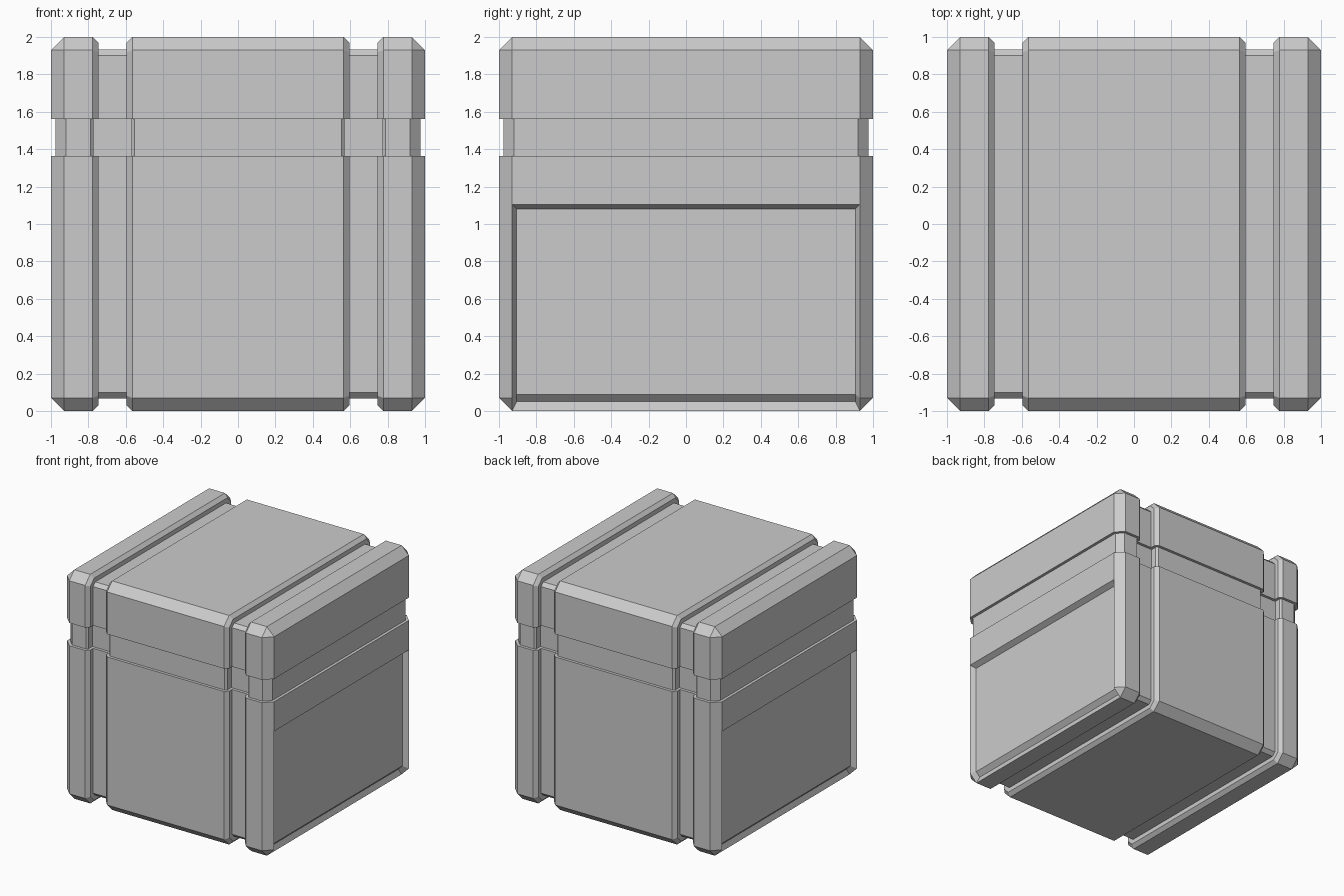
import bpy, bmesh

if "Cube" in bpy.data.objects:
    bpy.data.objects.remove(bpy.data.objects["Cube"])

R2 = 2 ** 0.5


def octagon(x, half, c):
    """Chamfered square in the YZ plane, centred on z = 1."""
    k = half - c
    pts = [(k, -half), (half, -k), (half, k), (k, half),
           (-k, half), (-half, k), (-half, -k), (-k, -half)]
    return [(x, y, z + 1) for y, z in pts]


def loft(rings):
    """Skin a list of (x, half size, chamfer) sections and cap the ends."""
    bm = bmesh.new()
    loops = [[bm.verts.new(p) for p in octagon(*r)] for r in rings]
    for a, b in zip(loops, loops[1:]):
        for i in range(8):
            j = (i + 1) % 8
            bm.faces.new((a[i], a[j], b[j], b[i]))
    bm.faces.new(loops[0])
    bm.faces.new(loops[-1])
    bmesh.ops.remove_doubles(bm, verts=bm.verts[:], dist=1e-4)
    bmesh.ops.recalc_face_normals(bm, faces=bm.faces[:])
    return bm


def cut(bm, z, faces=None):
    faces = faces or bm.faces[:]
    geom = set(faces)
    for f in faces:
        geom.update(f.edges)
        geom.update(f.verts)
    bmesh.ops.bisect_plane(bm, geom=list(geom), plane_co=(0, 0, z),
                           plane_no=(0, 0, 1), dist=1e-5)


def sink(bm, faces, thickness, depth):
    bm.normal_update()
    bmesh.ops.inset_region(bm, faces=faces, thickness=thickness, depth=-depth,
                           use_even_offset=True, use_boundary=True)


def band_groove(bm):
    """Shallow seam running around the body under the lid."""
    for z in (1.363, 1.562):
        cut(bm, z)
    band = [f for f in bm.faces if 1.37 < f.calc_center_median().z < 1.55
            and all(1.36 < v.co.z < 1.565 for v in f.verts)]
    sink(bm, band, 0.0, 0.025)


def finish(name, bm, mirror=False):
    me = bpy.data.meshes.new(name)
    bm.to_mesh(me)
    bm.free()
    ob = bpy.data.objects.new(name, me)
    bpy.context.collection.objects.link(ob)
    if mirror:
        ob.modifiers.new("Mirror", 'MIRROR').use_axis[0] = True


C, B = 0.07, 0.03                 # outer chamfer, strap channel bevel
inner = (1 - B, C - B * (2 - R2))  # section inset by the channel bevel

# Middle block between the strap channels
bm = loft([(-0.595, *inner), (-0.565, 1, C), (0.565, 1, C), (0.595, *inner)])
band_groove(bm)
finish("middle_block", bm)

# Core visible at the bottom of the strap channels
bm = loft([(-0.8, 0.932, 0.03), (0.8, 0.932, 0.03)])
band_groove(bm)
finish("channel_core", bm)

# End blocks with a sunken side panel that wraps over the bottom chamfer
bm = loft([(0.747, *inner), (0.777, 1, C), (0.93, 1, C), (1, 0.93, 0)])
band_groove(bm)
bm.normal_update()
side = [f for f in bm.faces if f.normal.x > 0.99
        and f.calc_center_median().z < 1.3]
cut(bm, 1.105, side)
bm.normal_update()
panel = [f for f in bm.faces if f.normal.x > 0.6 and abs(f.normal.y) < 0.1
         and f.calc_center_median().z < 1.1]
sink(bm, panel, 0.025, 0.046)
finish("end_block", bm, mirror=True)
